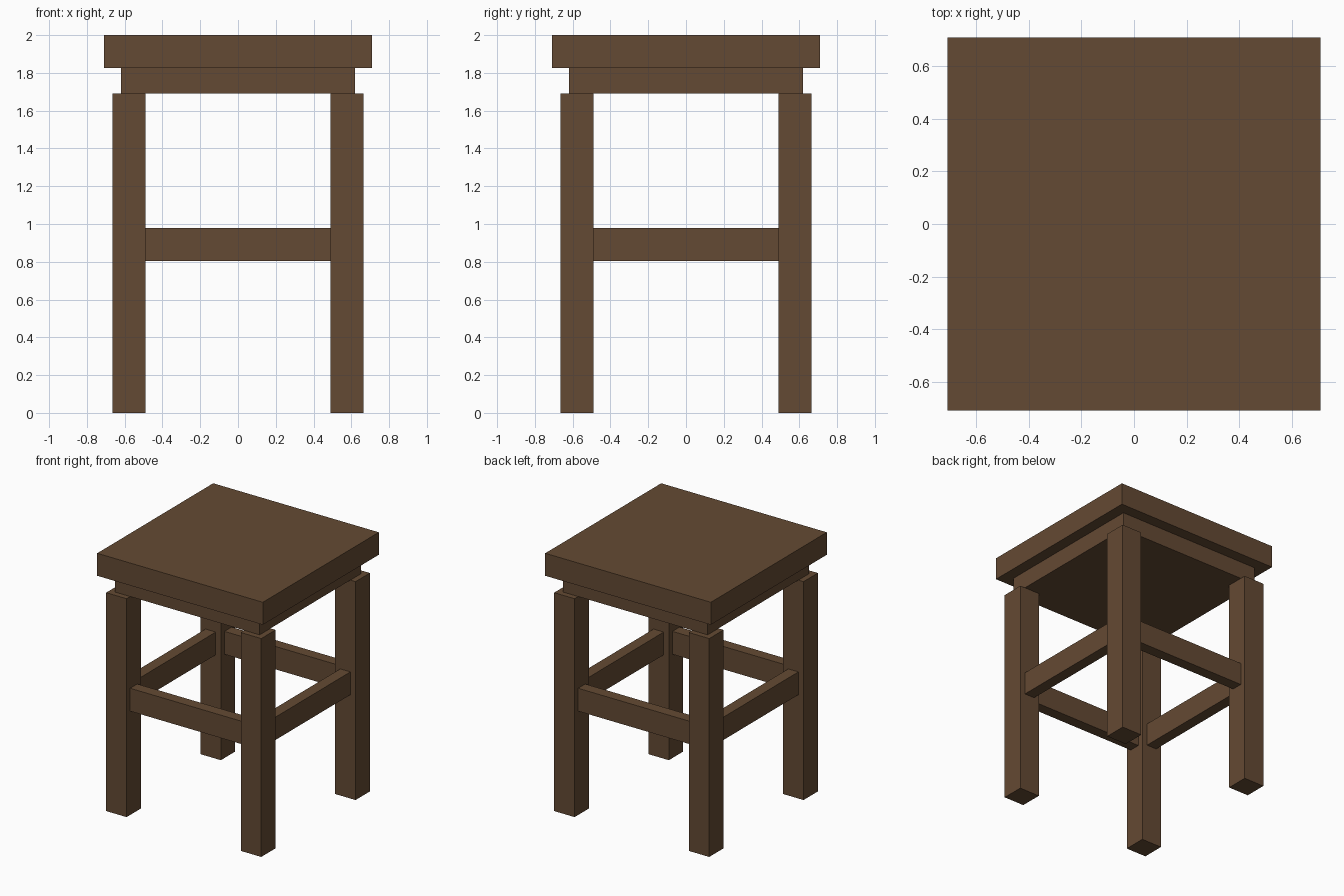
import bpy

if "Cube" in bpy.data.objects:
    bpy.data.objects.remove(bpy.data.objects["Cube"])

wood = bpy.data.materials.new("dark brown wood")
wood.diffuse_color = (0.127, 0.068, 0.033, 1)
wood.use_nodes = True
wood.node_tree.nodes["Principled BSDF"].inputs["Base Color"].default_value = wood.diffuse_color


def box(name, x, y, z):
    """Box from (min, max) ranges along each axis."""
    bpy.ops.mesh.primitive_cube_add(
        size=1, location=[(a + b) / 2 for a, b in (x, y, z)])
    ob = bpy.context.object
    ob.name = name
    ob.scale = [b - a for a, b in (x, y, z)]
    bpy.ops.object.transform_apply(location=False, rotation=False, scale=True)
    ob.data.materials.append(wood)
    return ob


SEAT, APRON = 0.709, 0.62          # half widths
LEG_IN, LEG_OUT = 0.489, 0.664     # leg extents from centre
RAIL_IN, RAIL_OUT = 0.533, 0.62    # stretcher extents from centre
LEG_TOP, APRON_TOP = 1.69, 1.826


def span(sign, inner, outer):
    return tuple(sorted((sign * inner, sign * outer)))


# Seat slab and the smaller slab beneath it
box("seat", (-SEAT, SEAT), (-SEAT, SEAT), (APRON_TOP, 2.0))
box("apron", (-APRON, APRON), (-APRON, APRON), (LEG_TOP, APRON_TOP))

# Four square legs
for sy, fb in ((-1, "front"), (1, "back")):
    for sx, lr in ((-1, "left"), (1, "right")):
        box(f"{fb}_{lr}_leg", span(sx, LEG_IN, LEG_OUT),
            span(sy, LEG_IN, LEG_OUT), (0, LEG_TOP))

# Stretchers between neighbouring legs
between, height = (-LEG_IN, LEG_IN), (0.803, 0.98)
for s, fb, lr in ((-1, "front", "left"), (1, "back", "right")):
    box(f"{fb}_stretcher", between, span(s, RAIL_IN, RAIL_OUT), height)
    box(f"{lr}_stretcher", span(s, RAIL_IN, RAIL_OUT), between, height)
